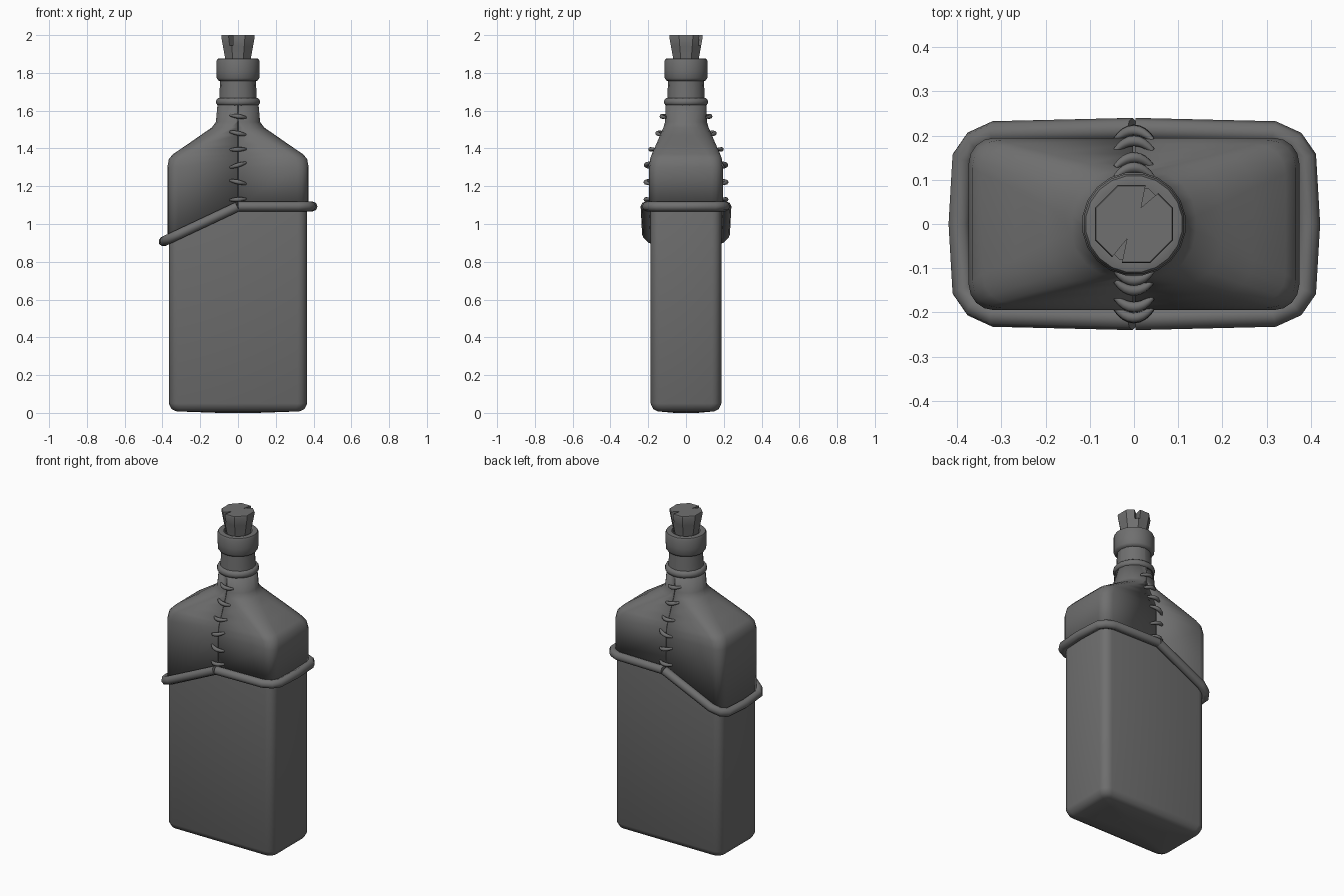
import bpy, bmesh, math
from mathutils import Vector

if "Cube" in bpy.data.objects:
    bpy.data.objects.remove(bpy.data.objects["Cube"])

GREY = (0.16, 0.16, 0.16, 1)
mat = bpy.data.materials.new("dark grey")
mat.use_nodes = True
mat.diffuse_color = GREY
bsdf = mat.node_tree.nodes["Principled BSDF"]
bsdf.inputs["Base Color"].default_value = GREY
bsdf.inputs["Roughness"].default_value = 0.7


def finish(ob, angle=40):
    """Give an object its material and smooth shading."""
    if not ob.data.materials:
        ob.data.materials.append(mat)
    bpy.ops.object.select_all(action="DESELECT")
    ob.select_set(True)
    bpy.context.view_layer.objects.active = ob
    if ob.type == "CURVE":
        bpy.ops.object.convert(target="MESH")
        ob = bpy.context.view_layer.objects.active
    bpy.ops.object.shade_smooth_by_angle(angle=math.radians(angle))
    return ob


def add_mesh(name, bm):
    me = bpy.data.meshes.new(name)
    bm.to_mesh(me)
    bm.free()
    ob = bpy.data.objects.new(name, me)
    bpy.context.collection.objects.link(ob)
    return ob


def skin(bm, rings, caps=True):
    """Join horizontal rings of points from bottom to top."""
    rows = [[bm.verts.new(p) for p in ring] for ring in rings]
    n = len(rows[0])
    for low, high in zip(rows, rows[1:]):
        for i in range(n):
            j = (i + 1) % n
            bm.faces.new((low[i], low[j], high[j], high[i]))
    if caps:
        bm.faces.new(rows[0][::-1])
        bm.faces.new(rows[-1])


def rounded_ring(z, hx, hy, r, grow=0):
    hx, hy, r = hx + grow, hy + grow, r + grow
    ring = []
    for q, (sx, sy) in enumerate(((1, 1), (-1, 1), (-1, -1), (1, -1))):
        for k in range(5):
            a = math.radians(90 * q + 22.5 * k)
            ring.append((sx * (hx - r) + r * math.cos(a),
                         sy * (hy - r) + r * math.sin(a), z))
    return ring


def lathe(name, profile, sides, angle=40):
    """Turn (radius, height) pairs around the z axis."""
    bm = bmesh.new()
    skin(bm, [[(r * math.cos((i + 0.5) * math.tau / sides),
                r * math.sin((i + 0.5) * math.tau / sides), z)
               for i in range(sides)] for r, z in profile])
    return finish(add_mesh(name, bm), angle)


def tube(name, points, depth, radii=None):
    cu = bpy.data.curves.new(name, "CURVE")
    cu.dimensions = "3D"
    cu.bevel_depth = depth
    cu.bevel_resolution = 2
    cu.use_fill_caps = True
    sp = cu.splines.new("POLY")
    sp.points.add(len(points) - 1)
    for i, p in enumerate(points):
        sp.points[i].co = (*p, 1)
        sp.points[i].radius = radii[i] if radii else 1
    ob = bpy.data.objects.new(name, cu)
    bpy.context.collection.objects.link(ob)
    return finish(ob, 60)


# Bottle: height, half width, half depth, corner radius
BASE = [(0, .1, .06, .03), (.008, .325, .15, .03), (.02, .352, .174, .045),
        (.05, .366, .187, .05)]
UPPER = [(1.30, .366, .187, .05), (1.345, .358, .182, .055),
         (1.37, .335, .173, .06), (1.42, .262, .151, .07),
         (1.47, .19, .129, .085), (1.51, .132, .112, .095),
         (1.54, .109, .103, .098), (1.64, .1, .1, .098)]
bm = bmesh.new()
skin(bm, [rounded_ring(*s) for s in BASE + UPPER + [(1.78, .094, .094, .092)]])
finish(add_mesh("bottle", bm))


# Sleeve: two halves with a narrow seam and a slanted lower edge on one side
def hem(x):
    return 1.093 + 0.47 * min(x, 0)


def depth_at(z):
    for a, b in zip(UPPER, UPPER[1:]):
        if a[0] <= z <= b[0]:
            return a[2] + (b[2] - a[2]) * (z - a[0]) / (b[0] - a[0])
    return UPPER[0][2]


for side, word in ((1, "left"), (-1, "right")):
    bm = bmesh.new()
    skin(bm, [rounded_ring(*s, grow=.008) for s in [(.8, .366, .187, .05)] + UPPER],
         caps=False)
    slope = Vector((0, 0, 1)) if side > 0 else Vector((-.47, 0, 1)).normalized()
    for co, no in (((side * .002, 0, 0), (side, 0, 0)), ((0, 0, hem(0)), slope)):
        bmesh.ops.bisect_plane(bm, geom=bm.verts[:] + bm.edges[:] + bm.faces[:],
                               plane_co=co, plane_no=no, clear_inner=True)
    sleeve = add_mesh(word + "_sleeve", bm)
    solid = sleeve.modifiers.new("thickness", "SOLIDIFY")
    solid.thickness = .007
    solid.offset = -1
    finish(sleeve)

    # Rolled hem around the lower edge of this half
    half = [(.003, -.214), (.315, -.207), (.362, -.186), (.387, -.15), (.395, 0)]
    path = half + [(x, -y) for x, y in half[-2::-1]]
    tube(word + "_hem", [(side * x, y, hem(side * x)) for x, y in path], .026)

# Stitches across the seam, front and back
for z, tilt in ((1.57, -.006), (1.48, -.008), (1.395, .002),
                (1.312, .013), (1.222, -.009), (1.13, .003)):
    for face, word in ((-1, "front"), (1, "back")):
        steps = [k / 4 for k in range(-4, 5)]
        tube(word + "_stitch",
             [(.042 * t, face * (depth_at(z) + .004 + .022 * (1 - t * t)), z + tilt * t)
              for t in steps], .012, [1 - .5 * t * t for t in steps])

# Neck band and lip
lathe("neck_band", [(.095, 1.627), (.11, 1.629), (.117, 1.638), (.118, 1.648),
                    (.115, 1.659), (.108, 1.666), (.092, 1.668)], 20, 60)
lathe("lip", [(.09, 1.755), (.106, 1.76), (.114, 1.772), (.115, 1.81), (.115, 1.862),
              (.11, 1.874), (.098, 1.877), (.08, 1.874), (.076, 1.85)], 20, 50)

# Cork with two wedge-shaped cracks
cork = lathe("cork", [(.066, 1.82), (.073, 1.875), (.086, 1.94), (.096, 1.992), (.093, 2)],
             8, 30)
for tip, a, b in (((.016, .037), (.069, .082), (.034, .125)),
                  ((-.016, -.034), (-.07, -.1), (-.035, -.125))):
    bm = bmesh.new()
    skin(bm, [[(*p, z) for p in (tip, a, b)] for z in (1.945, 2.05)])
    bmesh.ops.recalc_face_normals(bm, faces=bm.faces[:])
    cutter = add_mesh("crack_cutter", bm)
    cutter.hide_render = True
    cut = cork.modifiers.new("crack", "BOOLEAN")
    cut.operation = "DIFFERENCE"
    cut.solver = "EXACT"
    cut.object = cutter
    bpy.ops.object.select_all(action="DESELECT")
    cork.select_set(True)
    bpy.context.view_layer.objects.active = cork
    bpy.ops.object.modifier_apply(modifier=cut.name)
    bpy.data.objects.remove(cutter)
finish(cork, 30)
